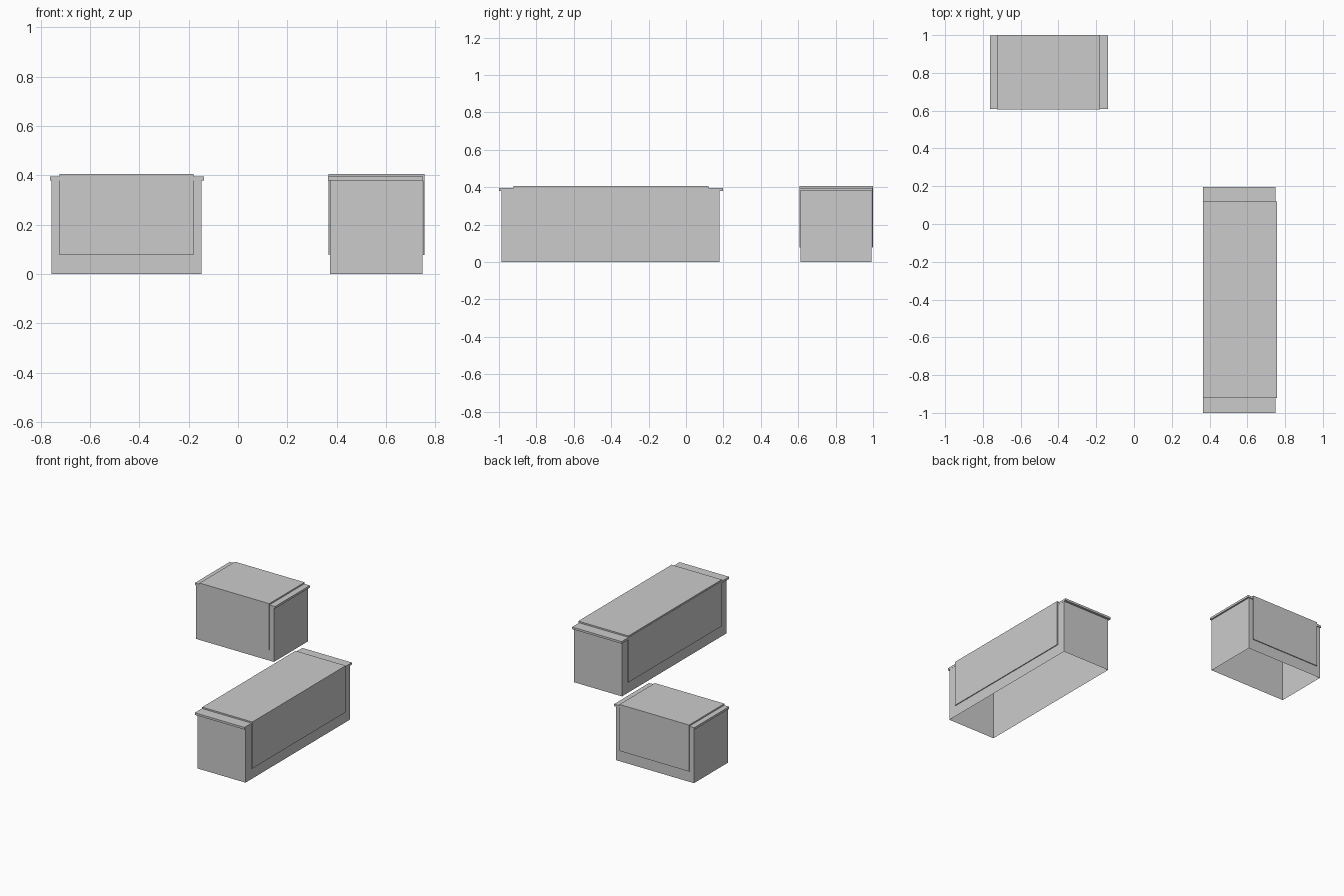
import bpy, bmesh

if "Cube" in bpy.data.objects:
    bpy.data.objects.remove(bpy.data.objects["Cube"])


def make_box(name, x, y, z, open_bottom=False):
    """Axis-aligned box from (min, max) pairs, optionally without its floor."""
    bm = bmesh.new()
    bmesh.ops.create_cube(bm, size=1)
    for v in bm.verts:
        for i, (lo, hi) in enumerate((x, y, z)):
            v.co[i] = lo if v.co[i] < 0 else hi
    if open_bottom:
        bm.normal_update()
        floor = [f for f in bm.faces if f.normal.z < -0.9]
        bmesh.ops.delete(bm, geom=floor, context='FACES_ONLY')
    return finish(name, bm)


def make_drape(name, length, width, along_x):
    """U-shaped strip hanging over both long sides, extruded along the chest."""
    (a, b), (w0, w1) = length, width
    t, low, top = 0.006, 0.077, 0.405
    profile = [(w0, low), (w0, top), (w1, top), (w1, low),
               (w1 - t, low), (w1 - t, top - 0.01), (w0 + t, top - 0.01), (w0 + t, low)]
    bm = bmesh.new()
    verts = [bm.verts.new((a, w, z) if along_x else (w, a, z)) for w, z in profile]
    face = bm.faces.new(verts)
    ext = bmesh.ops.extrude_face_region(bm, geom=[face])
    moved = [g for g in ext['geom'] if isinstance(g, bmesh.types.BMVert)]
    d = b - a
    bmesh.ops.translate(bm, verts=moved, vec=(d, 0, 0) if along_x else (0, d, 0))
    bmesh.ops.recalc_face_normals(bm, faces=bm.faces)
    return finish(name, bm)


def finish(name, bm):
    mesh = bpy.data.meshes.new(name)
    bm.to_mesh(mesh)
    bm.free()
    obj = bpy.data.objects.new(name, mesh)
    bpy.context.collection.objects.link(obj)
    return obj


# short chest, running along x
make_box("short_chest_body", (-0.756, -0.149), (0.613, 0.991), (0, 0.38), True)
make_box("short_chest_lid", (-0.762, -0.138), (0.608, 0.997), (0.38, 0.395))
make_drape("short_chest_cover", (-0.724, -0.181), (0.606, 1.0), True)

# long chest, running along y
make_box("long_chest_body", (0.373, 0.749), (-0.986, 0.18), (0, 0.38), True)
make_box("long_chest_lid", (0.364, 0.75), (-1.0, 0.197), (0.38, 0.395))
make_drape("long_chest_cover", (-0.921, 0.119), (0.366, 0.757), False)
